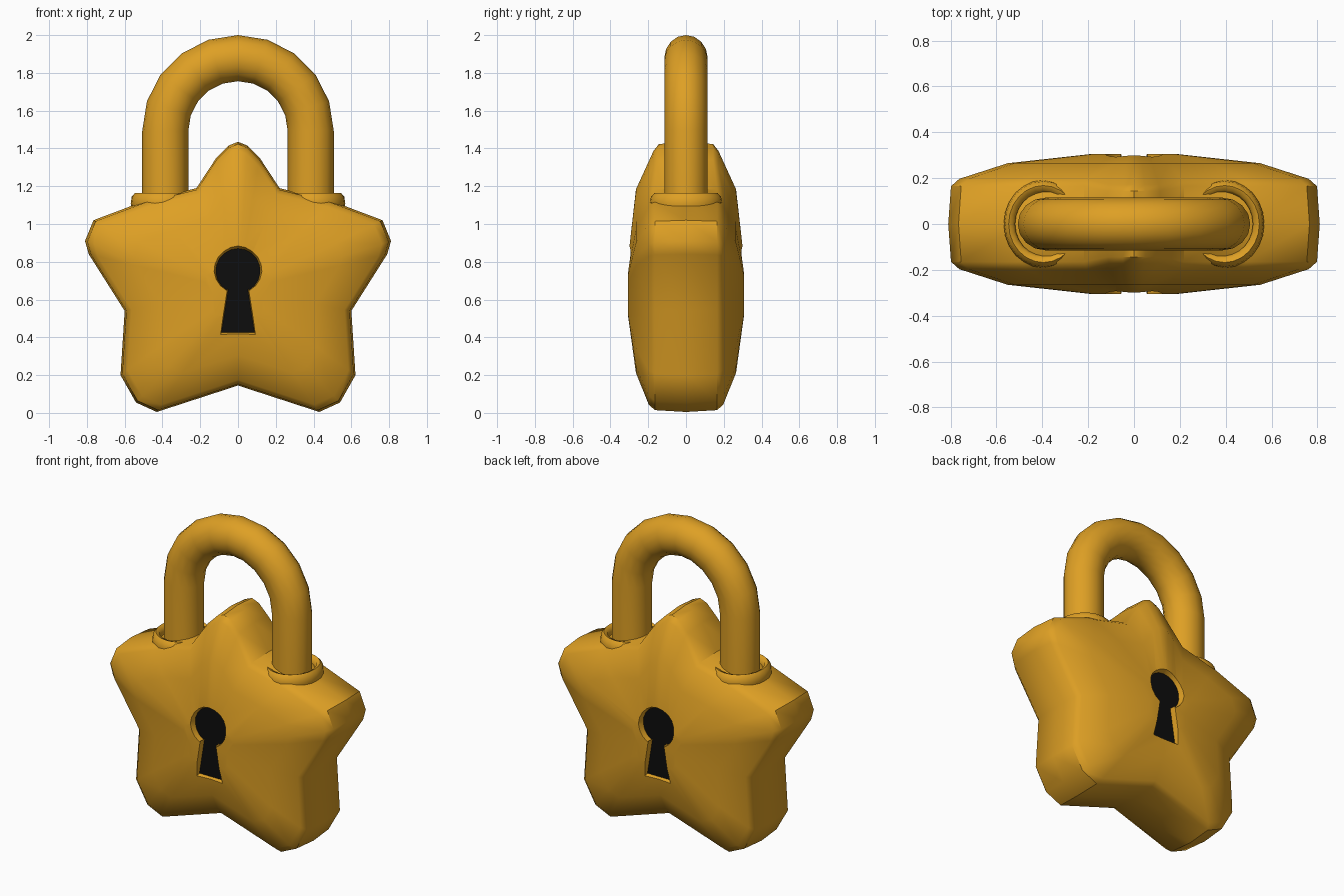
import bpy, bmesh, math

if "Cube" in bpy.data.objects:
    bpy.data.objects.remove(bpy.data.objects["Cube"])


def make_material(name, colour):
    m = bpy.data.materials.new(name)
    m.diffuse_color = (*colour, 1)
    m.use_nodes = True
    m.node_tree.nodes["Principled BSDF"].inputs["Base Color"].default_value = m.diffuse_color
    return m


GOLD = make_material("gold", (0.73, 0.35, 0.018))
BLACK = make_material("black", (0.004, 0.004, 0.004))


def loft(name, rings, closed=False):
    """Skin a series of equal-length point rings; cap the ends unless closed."""
    bm = bmesh.new()
    vs = [[bm.verts.new(p) for p in r] for r in rings]
    n = len(vs[0])
    pairs = list(zip(vs, vs[1:])) + ([(vs[-1], vs[0])] if closed else [])
    for a, b in pairs:
        for i in range(n):
            j = (i + 1) % n
            bm.faces.new((a[i], a[j], b[j], b[i]))
    if not closed:
        bm.faces.new(vs[0])
        bm.faces.new(vs[-1])
    bmesh.ops.recalc_face_normals(bm, faces=bm.faces)
    me = bpy.data.meshes.new(name)
    bm.to_mesh(me)
    bm.free()
    ob = bpy.data.objects.new(name, me)
    bpy.context.collection.objects.link(ob)
    me.materials.append(GOLD)
    return ob


def smooth(ob, angle):
    ob.data.shade_smooth()
    ob.data.set_sharp_from_angle(angle=math.radians(angle))


# Star body: half outline (top to bottom), mirrored, then lofted through y
half = [(0.05, 1.415), (0.115, 1.35), (0.22, 1.19), (0.50, 1.12), (0.765, 1.02),
        (0.81, 0.91), (0.79, 0.84), (0.60, 0.54), (0.622, 0.20),
        (0.54, 0.055), (0.43, 0.005)]
outline = [(0, 1.435)] + half + [(0, 0.145)] + [(-x, z) for x, z in reversed(half)]
CZ = 0.65
levels = [(0.165, 0.985), (0.197, 0.94), (0.265, 0.68), (0.306, 0.22)]


def star_ring(y, s):
    pts = []
    for x, z in outline:
        thin = 0.87 if z > 1.3 and s > 0.9 else 1.0   # top tip is slimmer
        pts.append((x * s, y * thin, CZ + (z - CZ) * s))
    return pts


rings = [star_ring(-y, s) for y, s in reversed(levels)] + [star_ring(0, 1)]
rings += [star_ring(y, s) for y, s in levels]
body = loft("star_body", rings)
body.data.materials.append(BLACK)

# Keyhole recesses on front and back, flared towards the outside
FLOOR = 0.268
key = [(-0.088, 0.425), (0.088, 0.425), (0.052, 0.655)]
for i in range(17):
    a = math.radians(-62 + 304 * i / 16)
    key.append((0.118 * math.cos(a), 0.752 + 0.118 * math.sin(a)))
key.append((-0.052, 0.655))


def key_ring(y, s):
    return [(x * s, y, CZ + (z - CZ) * s) for x, z in key]


cutters = []
for side in (-1, 1):
    c = loft("keyhole_cutter", [key_ring(side * FLOOR, 1), key_ring(side * 0.36, 1.18)])
    c.hide_render = True
    mod = body.modifiers.new("keyhole", 'BOOLEAN')
    mod.operation = 'DIFFERENCE'
    mod.solver = 'EXACT'
    mod.object = c
    cutters.append(c)
dg = bpy.context.evaluated_depsgraph_get()
cut = bpy.data.meshes.new_from_object(body.evaluated_get(dg))
body.modifiers.clear()
body.data = cut
for c in cutters:
    bpy.data.objects.remove(c)

# Recess floors are black
for p in body.data.polygons:
    on_floor = abs(abs(p.center.y) - FLOOR) < 0.002 and abs(p.normal.y) > 0.99
    p.material_index = 1 if on_floor else 0
smooth(body, 42)

# Shackle: round bar swept along a U
R, r, ZC, SIDES = 0.385, 0.122, 1.493, 16
path = [(-R, 1.0, math.pi)]
path += [(R * math.cos(a), ZC + R * math.sin(a), a)
         for a in (math.pi * (1 - i / 10) for i in range(11))]
path.append((R, 1.0, 0))
bar = []
for px, pz, a in path:
    ring = []
    for k in range(SIDES):
        t = 2 * math.pi * k / SIDES
        d = r * math.cos(t)
        ring.append((px + d * math.cos(a), 0.115 * math.sin(t), pz + d * math.sin(a)))
    bar.append(ring)
smooth(loft("shackle", bar), 50)

# Collars where the shackle enters the body
profile = [(0.165, 1.02), (0.182, 1.085), (0.186, 1.11), (0.18, 1.145),
           (0.163, 1.163), (0.143, 1.155), (0.133, 1.13), (0.13, 1.02)]
for side, name in ((-1, "left_collar"), (1, "right_collar")):
    rings = []
    for pr, pz in profile:
        rings.append([(side * 0.395 + 0.93 * pr * math.cos(2 * math.pi * k / 24),
                       1.03 * pr * math.sin(2 * math.pi * k / 24), pz)
                      for k in range(24)])
    smooth(loft(name, rings, closed=True), 60)
